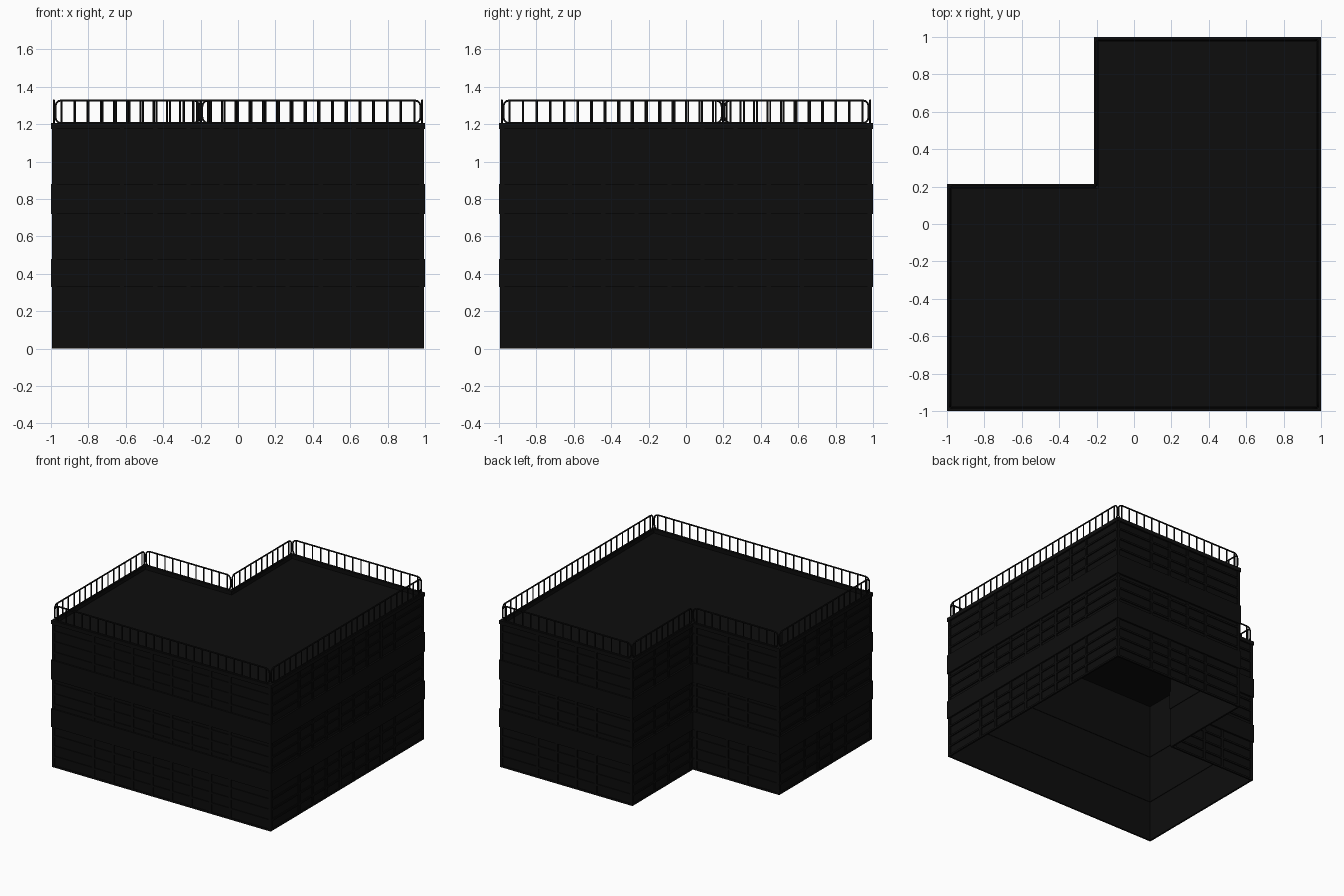
import bpy, bmesh, math
from mathutils import Vector

if "Cube" in bpy.data.objects:
    bpy.data.objects.remove(bpy.data.objects["Cube"])

mat = bpy.data.materials.new("black")
mat.diffuse_color = (0.004, 0.004, 0.004, 1)
mat.use_nodes = True
mat.node_tree.nodes["Principled BSDF"].inputs["Base Color"].default_value = mat.diffuse_color

# L-shaped footprint, counter-clockwise
N = -0.215
OUT = [Vector(p) for p in [(-1, -1), (1, -1), (1, 1), (N, 1), (N, -N), (-1, -N)]]


def normal(i):
    d = (OUT[(i + 1) % 6] - OUT[i % 6]).normalized()
    return Vector((-d.y, d.x))


def inset(d):
    return [OUT[i] + d * (normal((i - 1) % 6) + normal(i)) for i in range(6)]


def finish(name, bm):
    bmesh.ops.recalc_face_normals(bm, faces=bm.faces)
    me = bpy.data.meshes.new(name)
    bm.to_mesh(me)
    bm.free()
    ob = bpy.data.objects.new(name, me)
    ob.data.materials.append(mat)
    bpy.context.collection.objects.link(ob)
    return ob


def add_ring(bm, outer, inner, z0, z1):
    """Closed band following the footprint."""
    loops = [[bm.verts.new((p.x, p.y, z)) for p in inset(d)]
             for d, z in [(outer, z0), (outer, z1), (inner, z1), (inner, z0)]]
    for a in range(4):
        la, lb = loops[a], loops[(a + 1) % 4]
        for i in range(6):
            j = (i + 1) % 6
            bm.faces.new((la[i], la[j], lb[j], lb[i]))


def add_box(bm, c, along, n, w, d0, d1, z0, z1):
    """Upright bar at c on a wall, from inset d0 to d1."""
    v = [[bm.verts.new((*(c + along * s + n * d), z))
          for s, d in [(-w / 2, d0), (w / 2, d0), (w / 2, d1), (-w / 2, d1)]] for z in (z0, z1)]
    bm.faces.new(v[0])
    bm.faces.new(v[1])
    for i in range(4):
        j = (i + 1) % 4
        bm.faces.new((v[0][i], v[0][j], v[1][j], v[1][i]))


# window wall, open at the bottom
bm = bmesh.new()
add_ring(bm, 0.014, 0.02, 0, 1.19)
finish("window_wall", bm)

# solid bands between storeys and the roof edge
bm = bmesh.new()
for z0, z1 in [(0.33, 0.48), (0.72, 0.88), (1.175, 1.205)]:
    add_ring(bm, 0.0, 0.025, z0, z1)
finish("storey_bands", bm)

# window frame grid
bm = bmesh.new()
rows = [i * 1.2 / 14 for i in (1, 2, 3, 6, 7, 8, 11, 12, 13)]
for z in rows:
    add_ring(bm, 0.006, 0.016, z - 0.007, z + 0.007)
add_ring(bm, 0.006, 0.016, 0, 0.014)
for i in range(6):
    a, b = OUT[i], OUT[(i + 1) % 6]
    L, n = (b - a).length, normal(i)
    along = (b - a).normalized()
    mid = (a + b) / 2
    k = int((L / 2 - 0.3) / 0.177 + 0.5)
    offs = [(j + 0.5) * 0.177 for j in range(-k, k)]
    offs += [-L / 2 + 0.018, L / 2 - 0.018]
    for s in offs:
        for z0, z1 in [(0, 0.33), (0.48, 0.72), (0.88, 1.175)]:
            add_box(bm, mid + along * s, along, n, 0.022, 0.006, 0.016, z0, z1)
finish("window_frames", bm)

# roof slab
bm = bmesh.new()
f = bm.faces.new([bm.verts.new((p.x, p.y, 1.16)) for p in inset(0.016)])
r = bmesh.ops.extrude_face_region(bm, geom=[f])
bmesh.ops.translate(bm, vec=(0, 0, 0.015),
                    verts=[v for v in r["geom"] if isinstance(v, bmesh.types.BMVert)])
finish("roof", bm)

# railings: a rounded frame with bars along every side
R, Z0, Z1, CR = 0.006, 1.205, 1.327, 0.032
rail = inset(0.016)
for i in range(6):
    a, b = rail[i], rail[(i + 1) % 6]
    L = (b - a).length
    along = (b - a).normalized()
    cu = bpy.data.curves.new("railing", 'CURVE')
    cu.dimensions = '3D'
    cu.bevel_depth = R
    cu.bevel_resolution = 1
    cu.use_fill_caps = True

    def spline(pts, cyclic):
        s = cu.splines.new('POLY')
        s.points.add(len(pts) - 1)
        for p, (t, z) in zip(s.points, pts):
            q = a + along * t
            p.co = (q.x, q.y, z, 1)
        s.use_cyclic_u = cyclic

    e = 0.008
    frame = []
    for cx, cz, start in [(L - e - CR, Z0 + CR, -90), (L - e - CR, Z1 - CR, 0),
                          (e + CR, Z1 - CR, 90), (e + CR, Z0 + CR, 180)]:
        for k in range(4):
            t = math.radians(start + 30 * k)
            frame.append((cx + CR * math.cos(t), cz + CR * math.sin(t)))
    spline(frame, True)
    m = 0.04
    count = round((L - 2 * m) / 0.073)
    for k in range(count + 1):
        t = m + (L - 2 * m) * k / count
        spline([(t, Z0), (t, Z1)], False)
    cu.materials.append(mat)
    bpy.context.collection.objects.link(bpy.data.objects.new("railing", cu))
